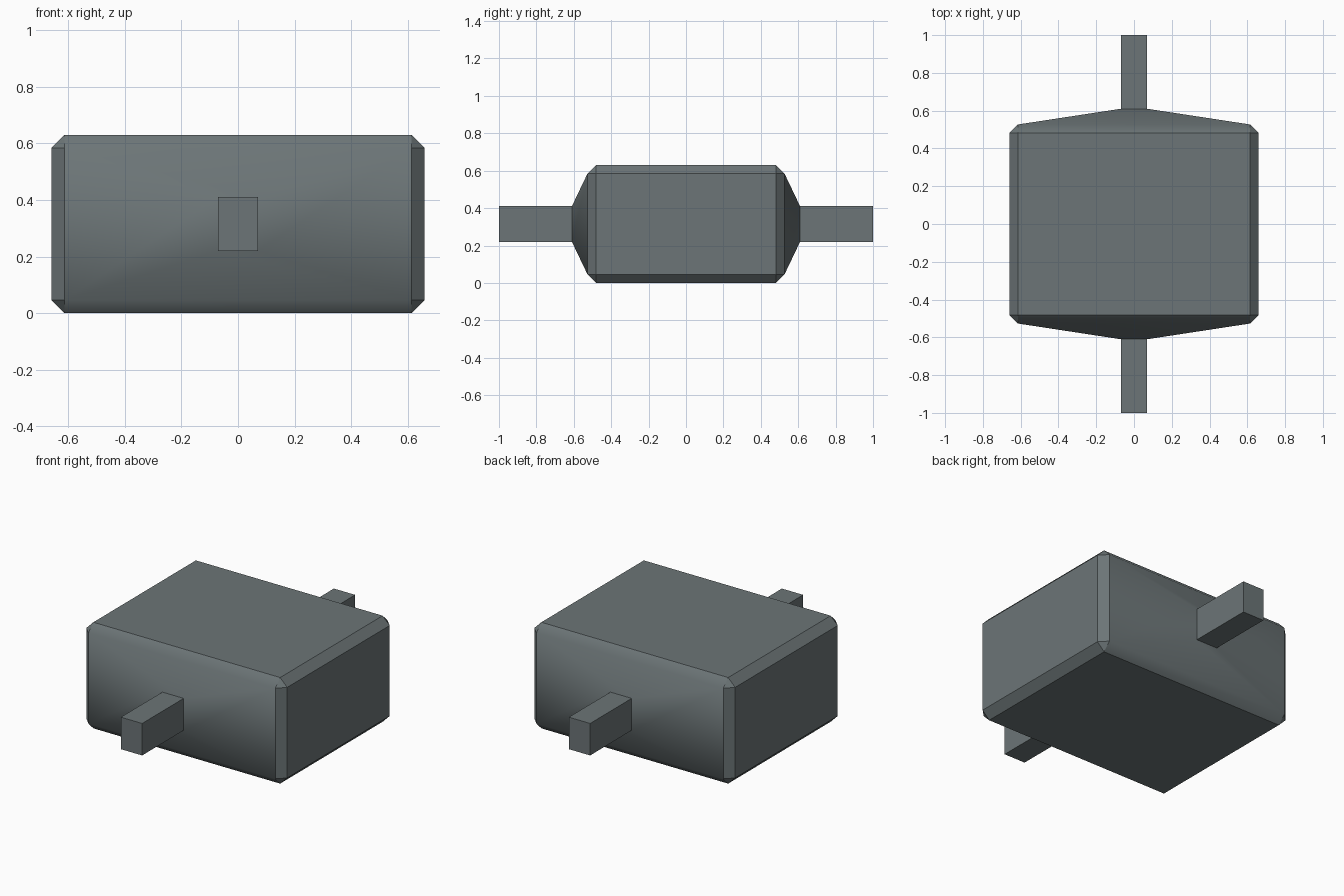
import bpy, bmesh
from mathutils import Vector

if "Cube" in bpy.data.objects:
    bpy.data.objects.remove(bpy.data.objects["Cube"])

HALF = Vector((0.66, 0.527, 0.315))   # half size of the body
CHAMFER = 0.046
PEG_X, PEG_Z = 0.07, 0.095            # half section of the pegs
MID_Z = HALF.z

grey = bpy.data.materials.new("slate_grey")
grey.diffuse_color = (0.150, 0.178, 0.184, 1)
grey.use_nodes = True
grey.node_tree.nodes["Principled BSDF"].inputs["Base Color"].default_value = grey.diffuse_color


def extrude_to(bm, face, y):
    """Extrude an end face to a peg-sized rectangle at the given y."""
    side = 1 if face.normal.y > 0 else -1
    new = bmesh.ops.extrude_discrete_faces(bm, faces=[face])["faces"][0]
    for v in new.verts:
        v.co.x = PEG_X if v.co.x > 0 else -PEG_X
        v.co.z = MID_Z + (PEG_Z if v.co.z > MID_Z else -PEG_Z)
        v.co.y = side * y
    return new


# Chamfered body
bm = bmesh.new()
bmesh.ops.create_cube(bm, size=2)
for v in bm.verts:
    v.co = Vector((v.co.x * HALF.x, v.co.y * HALF.y, v.co.z * HALF.z + MID_Z))
bmesh.ops.bevel(bm, geom=bm.edges[:], offset=CHAMFER, offset_type='OFFSET',
                segments=1, affect='EDGES', profile=0.5)
bm.normal_update()

# Tapered ends with square pegs
for end in [f for f in bm.faces if abs(f.normal.y) > 0.99]:
    taper = extrude_to(bm, end, 0.61)
    taper.normal_update()
    extrude_to(bm, taper, 1.0)
bmesh.ops.recalc_face_normals(bm, faces=bm.faces[:])

mesh = bpy.data.meshes.new("block_with_pegs")
bm.to_mesh(mesh)
bm.free()
mesh.materials.append(grey)
block = bpy.data.objects.new("block_with_pegs", mesh)
bpy.context.collection.objects.link(block)

# Smooth only the soft folds of the tapered ends
bpy.context.view_layer.objects.active = block
block.select_set(True)
bpy.ops.object.shade_smooth_by_angle(angle=0.5236)
